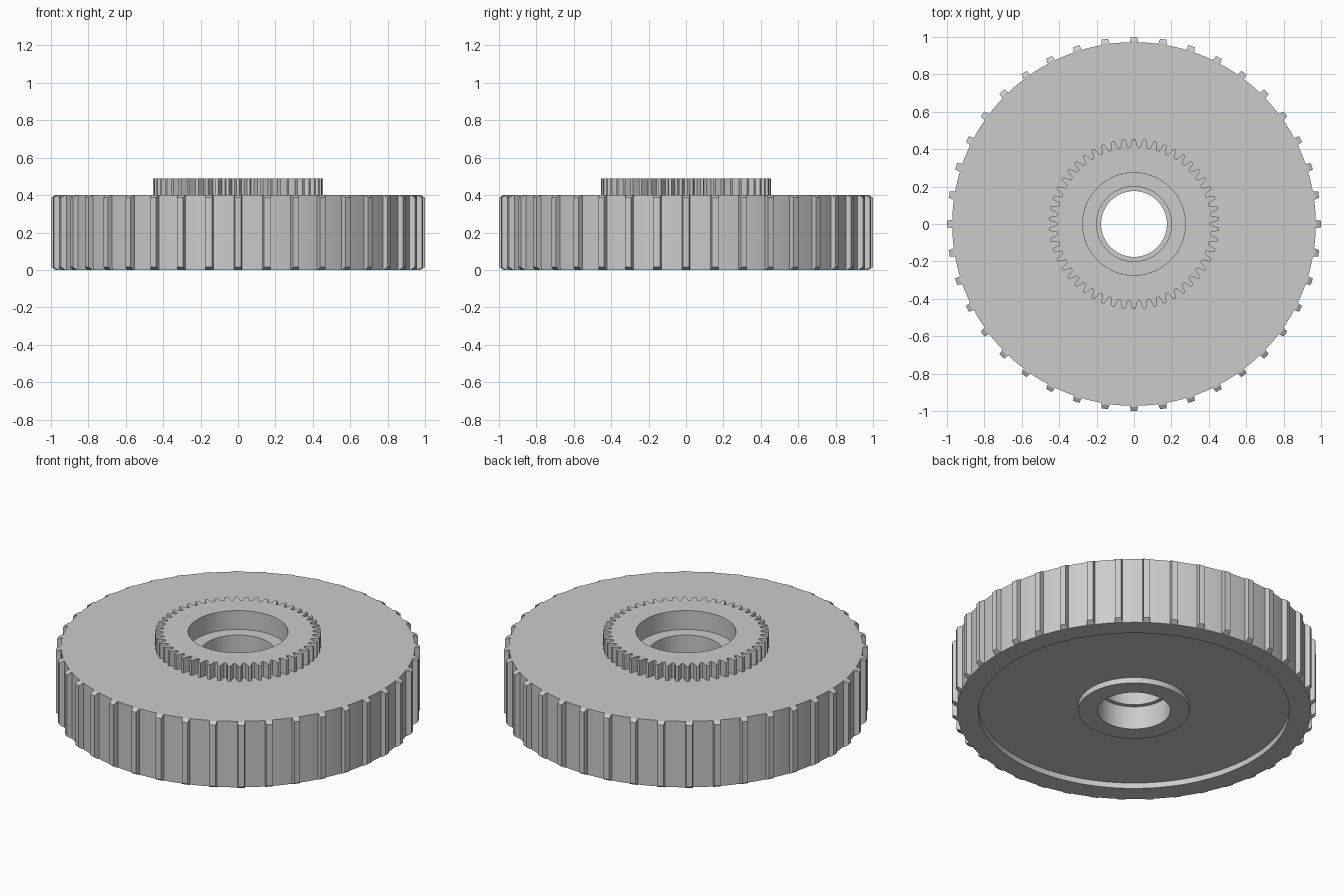
import bpy
import bmesh
from math import sin, cos, pi, radians

cube = bpy.data.objects.get("Cube")
if cube:
    bpy.data.objects.remove(cube, do_unlink=True)

grey = bpy.data.materials.new("plain_grey")
grey.use_nodes = True
grey.diffuse_color = (0.6, 0.6, 0.6, 1)
grey.node_tree.nodes["Principled BSDF"].inputs["Base Color"].default_value = (0.6, 0.6, 0.6, 1)


def finish(name, bm, smooth=None):
    bmesh.ops.recalc_face_normals(bm, faces=bm.faces)
    mesh = bpy.data.meshes.new(name)
    bm.to_mesh(mesh)
    bm.free()
    mesh.materials.append(grey)
    obj = bpy.data.objects.new(name, mesh)
    bpy.context.collection.objects.link(obj)
    if smooth:
        bpy.ops.object.select_all(action="DESELECT")
        obj.select_set(True)
        bpy.context.view_layer.objects.active = obj
        bpy.ops.object.shade_smooth_by_angle(angle=radians(smooth))
    return obj


def ring_solid(name, loops, smooth):
    """Closed ring-shaped solid; each loop is (list of (radius, angle), height)."""
    bm = bmesh.new()
    rings = [[bm.verts.new((r * cos(a), r * sin(a), z)) for r, a in pts] for pts, z in loops]
    for low, high in zip(rings, rings[1:] + rings[:1]):
        for i in range(len(low)):
            j = (i + 1) % len(low)
            bm.faces.new((low[i], low[j], high[j], high[i]))
    return finish(name, bm, smooth)


def circle(radius, count):
    return [(radius, 2 * pi * i / count) for i in range(count)]


# Wheel body: stepped bore with a lip, top recess, and an underside groove around the hub
profile = [(0.972, 0), (0.972, 0.4), (0.274, 0.4), (0.274, 0.376), (0.2, 0.376),
           (0.2, 0.235), (0.176, 0.235), (0.176, 0.14), (0.2, 0.14), (0.2, 0),
           (0.306, 0), (0.306, 0.034), (0.853, 0.034), (0.853, 0)]
ring_solid("wheel_body", [(circle(r, 120), z) for r, z in profile], 20)

# Small toothed ring on top
TEETH = 50
ROOT, TIP = 0.412, 0.455
tooth_shape = [(ROOT, -0.5), (ROOT, -0.36), (0.434, -0.24), (TIP, -0.14),
               (TIP, 0.14), (0.434, 0.24), (ROOT, 0.36)]
outline = [(r, pi / 2 + 2 * pi * (k + t) / TEETH)
           for k in range(TEETH) for r, t in tooth_shape]
bore = [(0.274, a) for r, a in outline]
ring_solid("top_gear", [(outline, 0.4), (outline, 0.49), (bore, 0.49), (bore, 0.4)], 25)

# Tread ribs around the rim, chamfered at both ends
RIBS = 40
bm = bmesh.new()
for k in range(RIBS):
    a = 2 * pi * k / RIBS
    sections = []
    for z, tip, half in ((0, 0.978, 0.021), (0.015, 1, 0.017),
                         (0.387, 1, 0.017), (0.4, 0.978, 0.021)):
        corners = [(0.95, -0.023), (tip, -half), (tip, half), (0.95, 0.023)]
        sections.append([bm.verts.new((x * cos(a) - y * sin(a), x * sin(a) + y * cos(a), z))
                         for x, y in corners])
    for low, high in zip(sections, sections[1:]):
        for i in range(4):
            j = (i + 1) % 4
            bm.faces.new((low[i], low[j], high[j], high[i]))
    bm.faces.new(sections[0])
    bm.faces.new(sections[-1])
finish("rim_ribs", bm)
